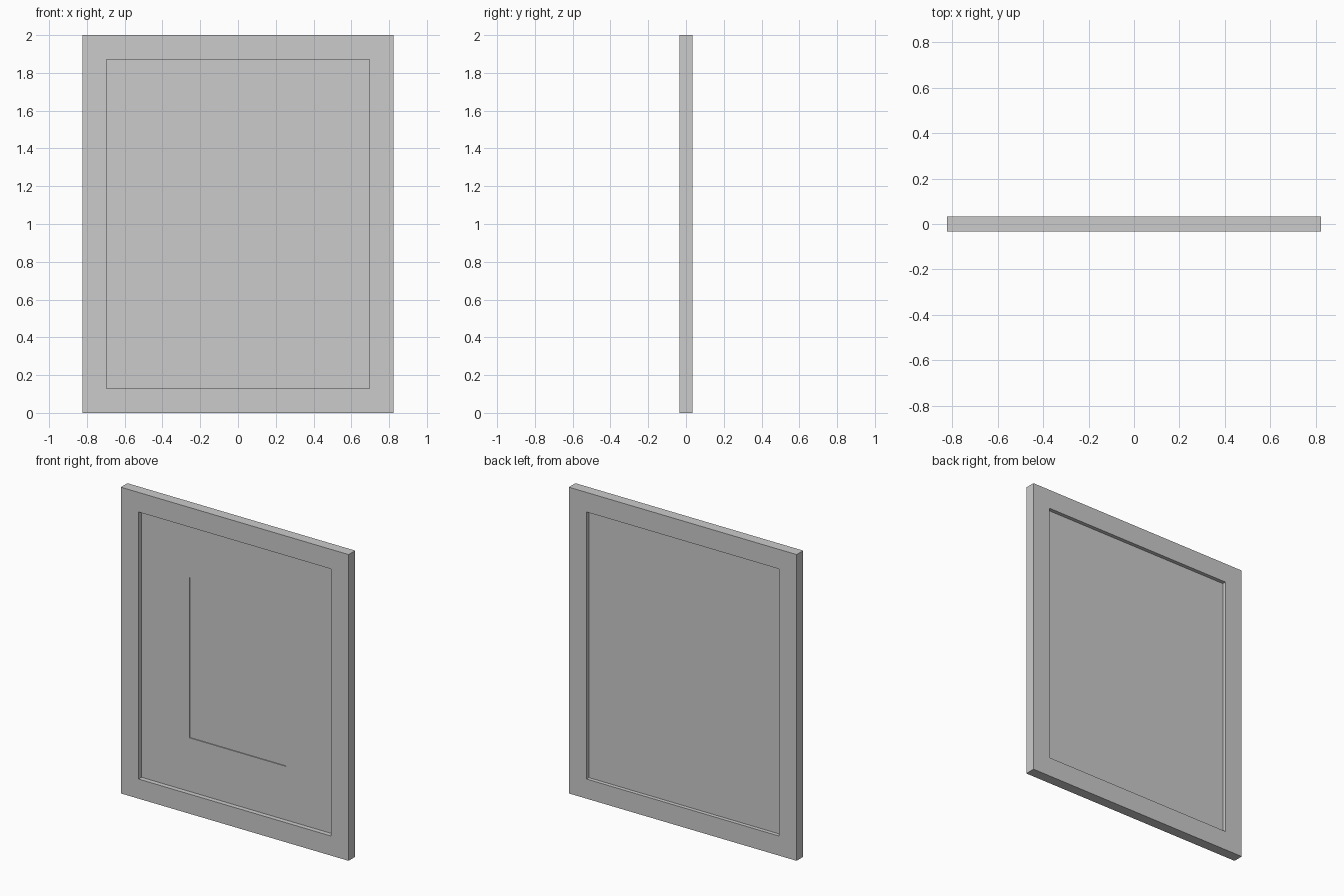
import bpy, bmesh

if "Cube" in bpy.data.objects:
    bpy.data.objects.remove(bpy.data.objects["Cube"])

HALF_W, HEIGHT = 0.823, 2.0      # outer frame size
RAIL, DEPTH = 0.128, 0.034       # rail width and half depth


def prism(name, outline, y0, y1):
    """Extrude an xz outline from y0 to y1."""
    bm = bmesh.new()
    face = bm.faces.new([bm.verts.new((x, y0, z)) for x, z in outline])
    ext = bmesh.ops.extrude_face_region(bm, geom=[face])["geom"]
    verts = [v for v in ext if isinstance(v, bmesh.types.BMVert)]
    bmesh.ops.translate(bm, verts=verts, vec=(0, y1 - y0, 0))
    bmesh.ops.recalc_face_normals(bm, faces=bm.faces)
    mesh = bpy.data.meshes.new(name)
    bm.to_mesh(mesh)
    bm.free()
    obj = bpy.data.objects.new(name, mesh)
    bpy.context.collection.objects.link(obj)
    return obj


def rect(half_w, z0, z1):
    return [(-half_w, z0), (half_w, z0), (half_w, z1), (-half_w, z1)]


outer = rect(HALF_W, 0, HEIGHT)
opening = rect(HALF_W - RAIL, RAIL, HEIGHT - RAIL)

# Four mitred frame rails
for i, side in enumerate(("bottom", "right", "top", "left")):
    j = (i + 1) % 4
    prism("frame_rail_" + side,
          [outer[i], outer[j], opening[j], opening[i]], -DEPTH, DEPTH)

# Mat board with a window cut through it
edge = HALF_W - RAIL + 0.004
mat = prism("mat_board", rect(edge, RAIL - 0.004, HEIGHT - RAIL + 0.004), -0.003, 0.003)
cutter = prism("mat_window_cutter", rect(0.348, 0.478, 1.526), -0.05, 0.05)
cutter.hide_render = True
cutter.hide_set(True)
window = mat.modifiers.new("window", "BOOLEAN")
window.operation = "DIFFERENCE"
window.solver = "EXACT"
window.object = cutter

# Backing board, seen through the window as the picture surface
prism("backing_board", rect(edge, RAIL - 0.004, HEIGHT - RAIL + 0.004), 0.003, 0.009)
